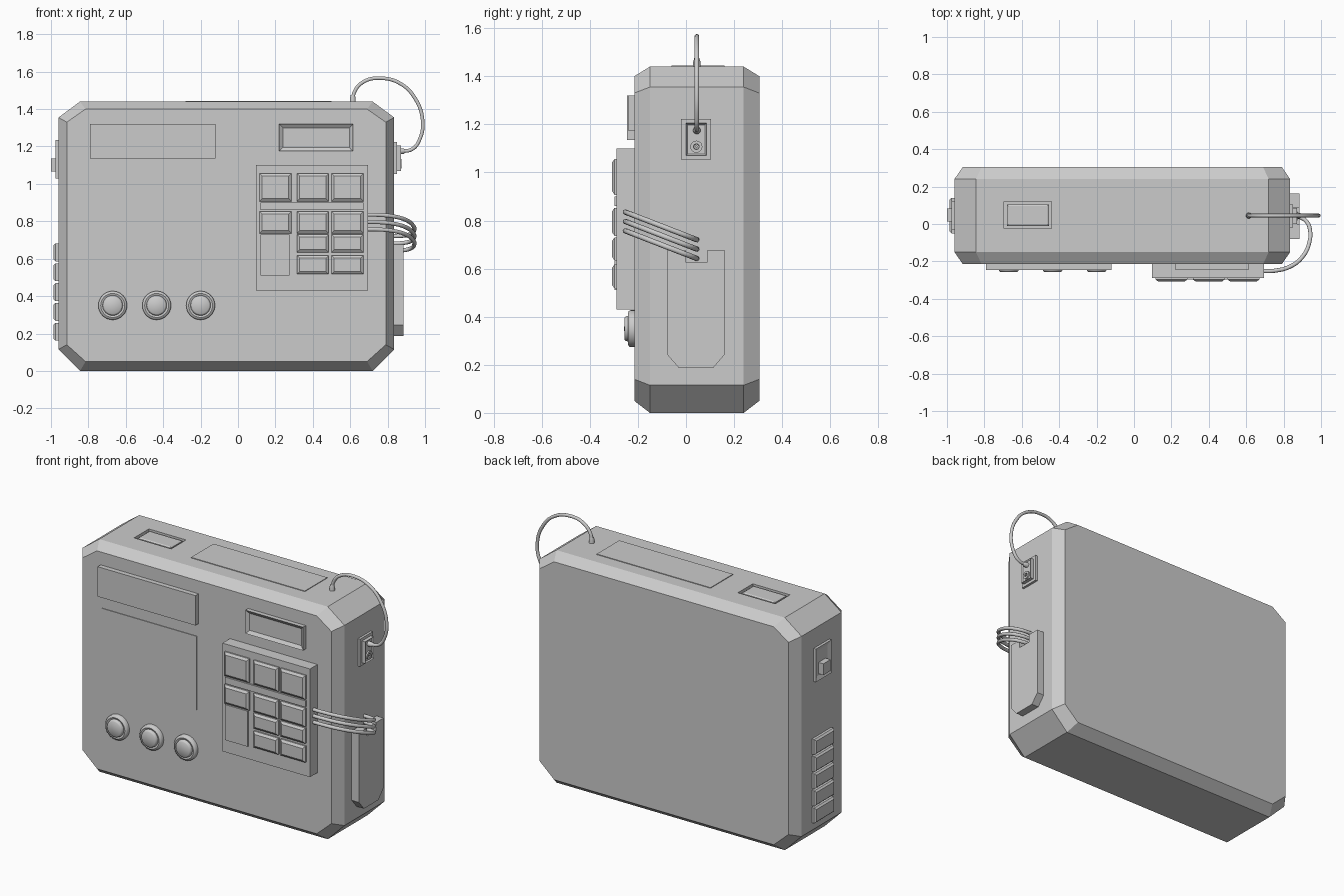
import bpy, bmesh, math
from mathutils import Vector, Matrix

if "Cube" in bpy.data.objects:
    bpy.data.objects.remove(bpy.data.objects["Cube"])


def finish(name, bm):
    bmesh.ops.recalc_face_normals(bm, faces=bm.faces)
    me = bpy.data.meshes.new(name)
    bm.to_mesh(me)
    bm.free()
    ob = bpy.data.objects.new(name, me)
    bpy.context.collection.objects.link(ob)
    return ob


def smooth(ob):
    bpy.ops.object.select_all(action='DESELECT')
    ob.select_set(True)
    bpy.context.view_layer.objects.active = ob
    bpy.ops.object.shade_smooth_by_angle(angle=math.radians(40))


def panel(name, x, y, z, out=(0, -1, 0), inset=0, push=0):
    """Box whose outward face is optionally inset and pushed out (+) or in (-)."""
    bm = bmesh.new()
    bmesh.ops.create_cube(bm, size=1)
    for v in bm.verts:
        v.co = Vector([(a + b) / 2 + c * (b - a) for (a, b), c in zip((x, y, z), v.co)])
    if inset:
        bm.normal_update()
        d = Vector(out)
        f = max(bm.faces, key=lambda f: f.normal.dot(d))
        bmesh.ops.inset_region(bm, faces=[f], thickness=inset, use_even_offset=True)
        bmesh.ops.translate(bm, verts=f.verts, vec=d * push)
    return finish(name, bm)


def lathe(name, profile, matrix, steps=32):
    """Revolve (radius, height) points around z, then place with matrix."""
    bm = bmesh.new()
    vs = [bm.verts.new((r, 0, h)) for r, h in profile]
    es = [bm.edges.new(p) for p in zip(vs, vs[1:])]
    bmesh.ops.spin(bm, geom=vs + es, axis=(0, 0, 1), cent=(0, 0, 0),
                   angle=math.tau, steps=steps)
    bmesh.ops.remove_doubles(bm, verts=bm.verts, dist=1e-5)
    bmesh.ops.transform(bm, matrix=matrix, verts=bm.verts)
    smooth(finish(name, bm))


def cable(name, pts, radius):
    cu = bpy.data.curves.new(name, 'CURVE')
    cu.dimensions = '3D'
    cu.bevel_depth = radius
    cu.bevel_resolution = 3
    cu.resolution_u = 8
    cu.use_fill_caps = True
    sp = cu.splines.new('BEZIER')
    sp.bezier_points.add(len(pts) - 1)
    for b, p in zip(sp.bezier_points, pts):
        b.co = p
        b.handle_left_type = b.handle_right_type = 'AUTO'
    ob = bpy.data.objects.new(name, cu)
    bpy.context.collection.objects.link(ob)
    bpy.ops.object.select_all(action='DESELECT')
    ob.select_set(True)
    bpy.context.view_layer.objects.active = ob
    bpy.ops.object.convert(target='MESH')
    smooth(bpy.context.object)


# chamfered body: octagonal rings from front to back
def ring(x0, x1, z0, z1, cx, cb, ct):
    return [(x0 + cx, z0), (x1 - cx, z0), (x1, z0 + cb), (x1, z1 - ct),
            (x1 - cx, z1), (x0 + cx, z1), (x0, z1 - ct), (x0, z0 + cb)]

outer = ring(-0.96, 0.835, 0, 1.44, 0.115, 0.115, 0.085)
inner = ring(-0.915, 0.79, 0.05, 1.40, 0.10, 0.09, 0.07)
bm = bmesh.new()
rings = [[bm.verts.new((x, y, z)) for x, z in r]
         for r, y in ((inner, -0.215), (outer, -0.15), (outer, 0.24), (inner, 0.305))]
for a, b in zip(rings, rings[1:]):
    for i in range(8):
        j = (i + 1) % 8
        bm.faces.new((a[i], a[j], b[j], b[i]))
bm.faces.new(rings[0])
bm.faces.new(rings[-1])
body = finish("body", bm)

# top button in a shallow well
cutter = panel("button_well_cutter", (-0.695, -0.44), (-0.025, 0.12), (1.42, 1.5))
cutter.hide_render = True
cutter.hide_set(True)
cut = body.modifiers.new("button_well", 'BOOLEAN')
cut.operation = 'DIFFERENCE'
cut.solver = 'EXACT'
cut.object = cutter
panel("top_button", (-0.68, -0.455), (-0.01, 0.105), (1.41, 1.435), (0, 0, 1), 0.008, 0.005)

# thin plates on top and front
panel("top_plate", (-0.28, 0.50), (-0.06, 0.16), (1.43, 1.444))
panel("screen", (-0.78, -0.13), (-0.219, -0.20), (0.60, 1.055))

# front slot bar and small display
panel("front_bar", (-0.79, -0.12), (-0.245, -0.20), (1.135, 1.32))
panel("small_display", (0.22, 0.615), (-0.242, -0.20), (1.175, 1.32), (0, -1, 0), 0.02, -0.014)

# keypad
panel("keypad_base", (0.095, 0.695), (-0.288, -0.20), (0.43, 1.10))
panel("keypad_strip", (0.12, 0.67), (-0.298, -0.28), (0.86, 0.90))
columns = [(0.115, 0.285), (0.315, 0.485), (0.50, 0.67)]
rows = [(0.907, 1.056), (0.736, 0.853), (0.634, 0.73), (0.517, 0.618)]
for r, z in enumerate(rows):
    for c, x in enumerate(columns):
        if r < 2 or c > 0:
            panel(f"key_{r}_{c}", x, (-0.297, -0.28), z, (0, -1, 0), 0.014, 0.01)
panel("tall_key", (0.12, 0.275), (-0.298, -0.28), (0.51, 0.73))

# knobs
for i, x in enumerate((-0.67, -0.435, -0.20)):
    lathe(f"knob_{i}", [(0.077, -0.01), (0.077, 0.016), (0.073, 0.023), (0.064, 0.027),
                        (0.054, 0.023), (0.051, 0.036), (0.045, 0.041), (0, 0.042)],
          Matrix.Translation((x, -0.215, 0.35)) @ Matrix.Rotation(math.pi / 2, 4, 'X'))

# left side switch and push buttons
panel("switch_plate", (-0.976, -0.95), (-0.03, 0.122), (1.03, 1.235), (-1, 0, 0), 0.025, -0.01)
panel("switch_lever", (-0.999, -0.95), (0.013, 0.083), (1.065, 1.135))
for i in range(5):
    z = 0.162 + i * 0.106
    panel(f"side_button_{i}", (-0.976, -0.95), (-0.05, 0.14), (z, z + 0.095),
          (-1, 0, 0), 0.01, 0.01)

# right side socket
panel("socket_plate", (0.82, 0.85), (-0.02, 0.105), (1.053, 1.223))
panel("socket_block", (0.84, 0.872), (0.0, 0.085), (1.07, 1.205), (1, 0, 0), 0.007, -0.008)
lathe("socket_ring", [(0.025, -0.02), (0.025, 0.008), (0.012, 0.008), (0.010, -0.004),
                      (0.005, -0.004), (0.005, 0.010), (0, 0.010)],
      Matrix.Translation((0.865, 0.043, 1.107)) @ Matrix.Rotation(math.pi / 2, 4, 'Y'), 20)

# looped power cable with collar
cy = 0.045
cable("power_cable", [(x, cy, z) for x, z in (
    (0.613, 1.43), (0.622, 1.49), (0.67, 1.545), (0.765, 1.565), (0.87, 1.535), (0.945, 1.46),
    (0.987, 1.34), (0.97, 1.235), (0.93, 1.185), (0.86, 1.175))], 0.01)
lathe("cable_collar", [(0.016, -0.02), (0.015, 0.02), (0.011, 0.035), (0, 0.035)],
      Matrix.Translation((0.614, cy, 1.44)), 16)
lathe("cable_plug", [(0.016, -0.01), (0.015, 0.02), (0.009, 0.03), (0, 0.03)],
      Matrix.Translation((0.865, cy, 1.175)) @ Matrix.Rotation(math.pi / 2, 4, 'Y'), 16)

# side holder with notched top and chamfered bottom
outline = [(-0.08, 0.675), (-0.08, 0.245), (-0.03, 0.187), (0.113, 0.187), (0.163, 0.245),
           (0.163, 0.675), (0.088, 0.675), (0.088, 0.625), (0.0, 0.625), (0.0, 0.675)]
bm = bmesh.new()
f = bm.faces.new([bm.verts.new((0.82, y, z)) for y, z in outline])
ext = bmesh.ops.extrude_face_region(bm, geom=[f])["geom"]
bmesh.ops.translate(bm, vec=(0.064, 0, 0), verts=[v for v in ext if isinstance(v, bmesh.types.BMVert)])
finish("side_holder", bm)

# three wires from keypad to holder
path = [(0.68, -0.252), (0.75, -0.25), (0.84, -0.225), (0.905, -0.17), (0.937, -0.10),
        (0.942, -0.04), (0.925, 0.01), (0.89, 0.035), (0.83, 0.045)]
for i in range(3):
    z0 = 0.835 - i * 0.039
    cable(f"keypad_wire_{i}", [(x, y, z0 - 0.115 * (y + 0.252) / 0.297) for x, y in path], 0.011)
